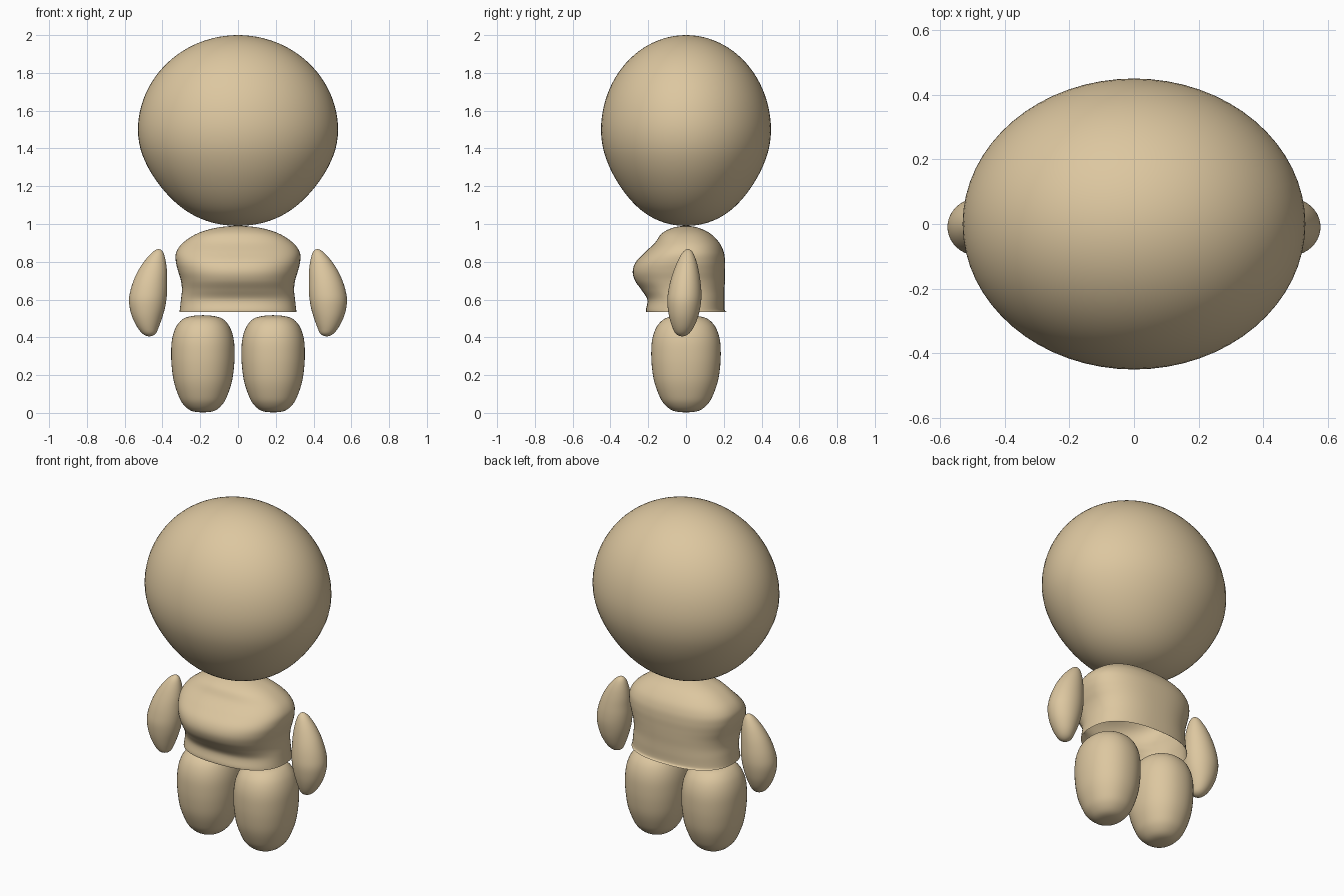
import bpy, bmesh, math

if "Cube" in bpy.data.objects:
    bpy.data.objects.remove(bpy.data.objects["Cube"])

tan = bpy.data.materials.new("tan")
tan.diffuse_color = (0.72, 0.57, 0.35, 1)
tan.use_nodes = True
tan.node_tree.nodes["Principled BSDF"].inputs["Base Color"].default_value = tan.diffuse_color


def spline(rows, steps, open_start=False):
    """Catmull-Rom through rows of (z, xc, rx, yc, front, back); ends are round poles."""
    def pole(r):
        return (r[0], r[1], -r[2], r[3], -r[4], -r[5])
    first = pole(rows[1])
    if open_start:
        first = tuple(2 * a - b for a, b in zip(rows[0], rows[1]))
    p = [first] + rows + [pole(rows[-2])]
    out = []
    for i in range(1, len(p) - 2):
        for s in range(steps):
            t = s / steps
            out.append([0.5 * (2 * b + (c - a) * t + (2 * a - 5 * b + 4 * c - d) * t * t
                               + (3 * b - a - 3 * c + d) * t ** 3)
                        for a, b, c, d in zip(*p[i - 1:i + 3])])
    return out + [list(rows[-1])]


def loft(name, rows, n=2.0, segs=64, steps=6, side=1, open_start=False):
    bm = bmesh.new()
    rings = []
    for z, xc, rx, yc, f, b in spline(rows, steps, open_start):
        ring = []
        for k in range(segs):
            a = 2 * math.pi * k / segs
            c, s = math.cos(a), math.sin(a)
            x = math.copysign(abs(c) ** (2 / n), c) * rx
            y = math.copysign(abs(s) ** (2 / n), s) * (b if s > 0 else f)
            ring.append(bm.verts.new((side * (xc + x), yc + y, z)))
        rings.append(ring)
    for lo, hi in zip(rings, rings[1:]):
        for k in range(segs):
            j = (k + 1) % segs
            bm.faces.new((lo[k], lo[j], hi[j], hi[k]))
    bmesh.ops.remove_doubles(bm, verts=bm.verts, dist=1e-5)
    bmesh.ops.recalc_face_normals(bm, faces=bm.faces)
    for face in bm.faces:
        face.smooth = True
    me = bpy.data.meshes.new(name)
    bm.to_mesh(me)
    bm.free()
    me.materials.append(tan)
    ob = bpy.data.objects.new(name, me)
    bpy.context.collection.objects.link(ob)
    return ob


# Head: egg shape, slightly tapered towards the chin
head = []
for i in range(17):
    a = -math.pi / 2 + math.pi * i / 16
    taper = 1 - 0.05 * math.sin(2 * a) ** 2 if a < 0 else 1
    r = math.cos(a) * taper if 0 < i < 16 else 0
    head.append((1.495 + 0.505 * math.sin(a), 0, 0.53 * r, 0, 0.45 * r, 0.45 * r))
loft("head", head, steps=3)

# Torso: open hem, full chest, rounded shoulders
loft("torso", [
    (0.535, 0, 0.31, 0, 0.212, 0.214),
    (0.548, 0, 0.308, 0, 0.212, 0.204),
    (0.60, 0, 0.302, 0, 0.205, 0.204),
    (0.65, 0, 0.297, 0, 0.235, 0.204),
    (0.70, 0, 0.302, 0, 0.270, 0.206),
    (0.75, 0, 0.317, 0, 0.282, 0.207),
    (0.80, 0, 0.329, 0, 0.265, 0.207),
    (0.85, 0, 0.327, 0, 0.218, 0.200),
    (0.90, 0, 0.292, 0, 0.165, 0.177),
    (0.95, 0, 0.215, 0, 0.128, 0.128),
    (0.98, 0, 0.115, 0, 0.070, 0.065),
    (0.99, 0, 0, 0, 0, 0)], n=2.4, open_start=True)

# Arms (drop shapes) and legs (plump capsules), mirrored
arm = [(0.405, 0.470, 0, -0.02, 0), (0.417, 0.470, 0.032, -0.02, 0.032),
       (0.45, 0.476, 0.055, -0.016, 0.055), (0.50, 0.480, 0.077, -0.013, 0.074),
       (0.55, 0.480, 0.092, -0.011, 0.085), (0.60, 0.478, 0.099, -0.009, 0.090),
       (0.65, 0.472, 0.097, -0.006, 0.087), (0.70, 0.464, 0.089, -0.003, 0.079),
       (0.75, 0.453, 0.077, 0.001, 0.067), (0.80, 0.440, 0.058, 0.005, 0.051),
       (0.84, 0.428, 0.036, 0.008, 0.033), (0.86, 0.422, 0.018, 0.010, 0.017),
       (0.867, 0.420, 0, 0.010, 0)]
leg = [(0.003, 0), (0.012, 0.38), (0.05, 0.64), (0.10, 0.79), (0.17, 0.92), (0.25, 0.985),
       (0.32, 1), (0.38, 0.98), (0.43, 0.91), (0.47, 0.79), (0.50, 0.60), (0.513, 0.33), (0.517, 0)]
for side, tag in ((1, "right"), (-1, "left")):
    loft("arm_" + tag, [r + (r[4],) for r in arm], segs=40, steps=4, side=side)
    loft("leg_" + tag, [(z, 0.186, 0.168 * r, 0, 0.184 * r, 0.184 * r) for z, r in leg],
         n=2.15, segs=48, steps=4, side=side)
